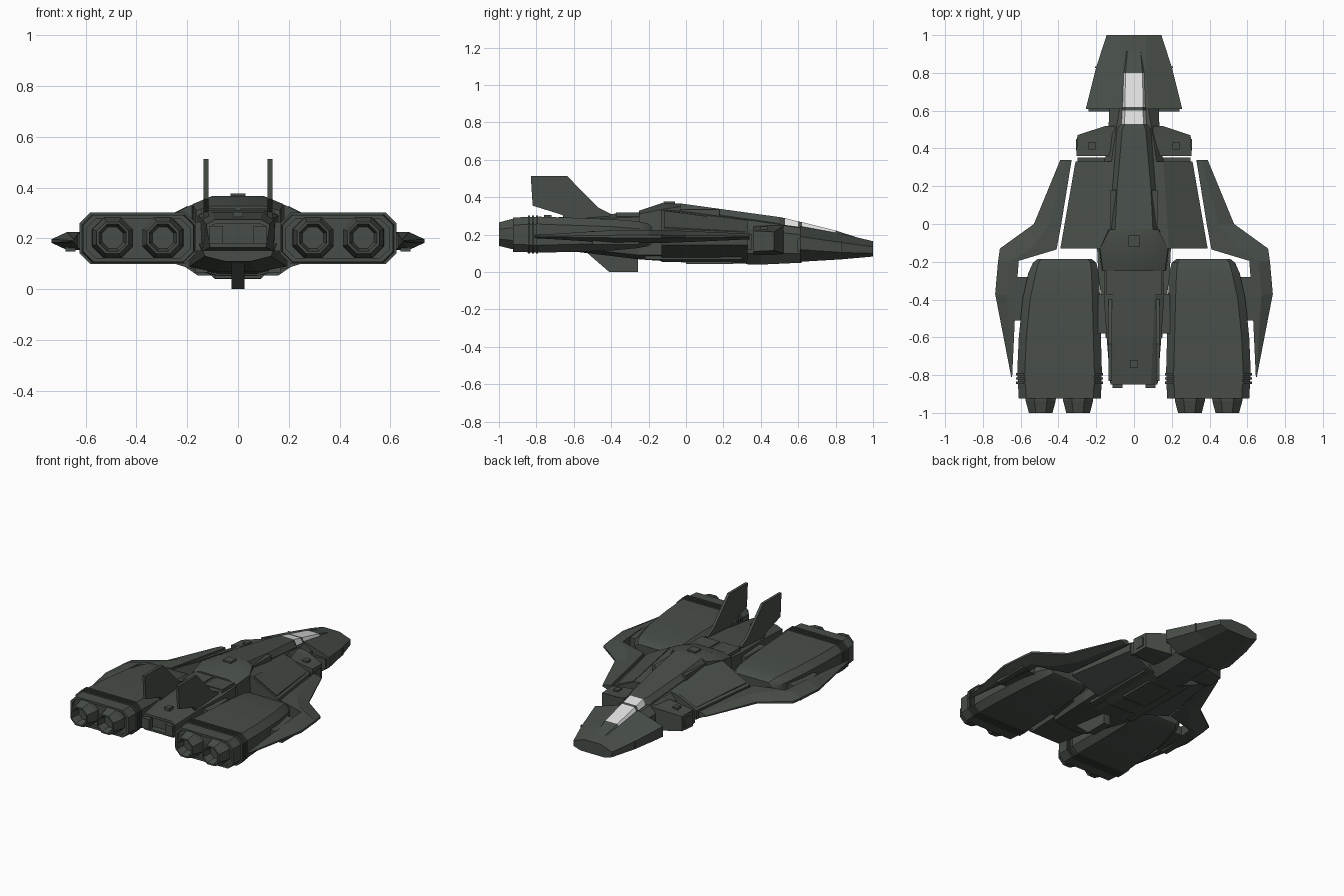
import bpy, bmesh, math

def material(name, rgb):
    m = bpy.data.materials.new(name)
    m.diffuse_color = (*rgb, 1)
    return m

HULL = material("hull_grey_green", (0.064, 0.076, 0.065))
GLASS = material("pale_glass", (0.75, 0.75, 0.75))

def finish(name, bm, mirror=False, smooth=None):
    bmesh.ops.recalc_face_normals(bm, faces=bm.faces)
    me = bpy.data.meshes.new(name)
    bm.to_mesh(me)
    bm.free()
    ob = bpy.data.objects.new(name, me)
    bpy.context.collection.objects.link(ob)
    me.materials.append(HULL)
    if smooth:
        me.polygons.foreach_set("use_smooth", [True] * len(me.polygons))
        me.set_sharp_from_angle(angle=math.radians(smooth))
    if mirror:
        ob.modifiers.new("mirror", 'MIRROR')
    return ob

def loft(name, rings, **kw):
    """Skin a list of equal-length point rings and cap both ends."""
    bm = bmesh.new()
    vs = [[bm.verts.new(p) for p in r] for r in rings]
    n = len(rings[0])
    for a, b in zip(vs, vs[1:]):
        for i in range(n):
            j = (i + 1) % n
            bm.faces.new((a[i], a[j], b[j], b[i]))
    bm.faces.new(vs[0])
    bm.faces.new(vs[-1])
    return finish(name, bm, **kw)

def sym(y, *pts):
    """Symmetric cross-section at y from right-hand (x, z) points, top to bottom."""
    return [(x, y, z) for x, z in pts] + [(-x, y, z) for x, z in reversed(pts)]

def box(name, x0, x1, y0, y1, z0, z1, **kw):
    return loft(name, [[(x0, y, z0), (x1, y, z0), (x1, y, z1), (x0, y, z1)] for y in (y0, y1)], **kw)

def fin(name, x0, x1, prof, **kw):
    return loft(name, [[(x, y, z) for y, z in prof] for x in (x0, x1)], **kw)

def chamfer_box(y, x0, x1, z0, z1, c):
    return [(x0 + c, y, z1), (x1 - c, y, z1), (x1, y, z1 - c), (x1, y, z0 + c),
            (x1 - c, y, z0), (x0 + c, y, z0), (x0, y, z0 + c), (x0, y, z1 - c)]

# Nose with flared cheeks
loft("nose", [
    sym(1.0, (.06, .165), (.145, .135), (.145, .10), (.09, .083)),
    sym(.83, (.06, .205), (.20, .158), (.20, .105), (.12, .068)),
    sym(.61, (.08, .245), (.255, .19), (.255, .12), (.16, .055))])
box("nose_cheek_seam", .165, .207, .825, .835, .11, .16, mirror=True)
box("nose_rear_lip", .13, .24, .595, .612, .11, .18, mirror=True)

# Neck and side pods
loft("neck", [
    sym(.62, (.075, .235), (.13, .20), (.13, .10), (.09, .05)),
    sym(.40, (.11, .27), (.14, .22), (.14, .10), (.09, .04)),
    sym(.32, (.12, .28), (.16, .23), (.16, .10), (.09, .042))])
def pod(y, x, t, b):
    return [(.10, y, .25), (x, y, t), (x, y, b), (.10, y, .09)]
loft("side_pod", [pod(.52, .15, .245, .10), pod(.47, .30, .215, .115), pod(.36, .305, .22, .11)], mirror=True)
box("pod_hatch", .205, .24, .395, .435, .2, .243, mirror=True)
box("pod_side_panel", .30, .308, .39, .45, .135, .195, mirror=True)
box("pod_rear_bar", 0, .30, .33, .352, .12, .2, mirror=True)

# Main body with sloping shoulders and keeled belly
loft("main_body", [
    sym(.33, (.12, .28), (.155, .275), (.31, .205), (.31, .145), (.17, .08), (.06, .045)),
    sym(-.13, (.12, .34), (.185, .332), (.39, .225), (.39, .145), (.2, .085), (.08, .055))])
loft("shoulder_panel", [
    [(.17, .315, .272), (.295, .315, .216), (.295, .315, .2), (.17, .315, .2)],
    [(.20, -.115, .328), (.37, -.115, .240), (.37, -.115, .2), (.20, -.115, .2)]], mirror=True)
loft("belly_rear", [
    sym(-.02, (.2, .15), (.2, .09), (.06, .052)),
    sym(-.25, (.19, .16), (.19, .09), (.08, .068)),
    sym(-.60, (.15, .18), (.13, .13), (.05, .11))])
box("belly_bay", -.09, .09, -.0, .25, .043, .1)
box("belly_side_rail", .12, .17, -.22, .3, .066, .1, mirror=True)

# Dorsal spine
loft("dorsal_spine", [
    sym(.53, (.05, .288), (.068, .25), (.068, .2)),
    sym(.50, (.062, .294), (.09, .26), (.09, .2)),
    sym(.18, (.09, .338), (.115, .305), (.115, .2)),
    sym(-.03, (.10, .367), (.12, .335), (.12, .2))])
box("spine_side_rail", .095, .125, -.03, .18, .25, .335, mirror=True)
loft("dorsal_hump", [
    sym(-.03, (.09, .367), (.13, .35), (.15, .25)),
    sym(-.13, (.10, .368), (.18, .335), (.185, .2)),
    sym(-.25, (.10, .328), (.165, .31), (.17, .13))], smooth=35)
box("top_sensor", -.03, .03, -.12, -.06, .34, .378)

# Canopy: glass panes split by a frame
canopy = loft("canopy", [
    sym(.97, (.03, .168), (.04, .165), (.04, .14)),
    sym(.80, (.045, .222), (.055, .21), (.055, .15)),
    sym(.62, (.048, .267), (.062, .24), (.062, .15)),
    sym(.60, (.048, .271), (.063, .243), (.063, .15)),
    sym(.53, (.05, .288), (.066, .252), (.066, .15))])
canopy.data.materials.append(GLASS)
for p in canopy.data.polygons:
    y = p.center.y
    if p.normal.z > .15 and (.63 < y < .79 or .54 < y < .595):
        p.material_index = 1

# Swept outer wings: hexagonal section between inner and outer edge
def rib(xo, yo, xi, yi, t):
    xm, ym, z = xo * .45 + xi * .55, yo * .45 + yi * .55, .19
    return [(xi, yi, z + t), (xm, ym, z + t), (xo, yo, z + t * .2),
            (xo, yo, z - t * .2), (xm, ym, z - t), (xi, yi, z - t)]
loft("wing", [rib(.39, .34, .33, .34, .015), rib(.53, 0, .385, 0, .03),
              rib(.71, -.13, .41, -.135, .035), rib(.72, -.2, .61, -.195, .035),
              rib(.735, -.37, .625, -.38, .035), rib(.65, -.81, .645, -.81, .008)], mirror=True)
box("wing_pylon", .55, .635, -.51, -.28, .16, .22, mirror=True)
box("wing_underside_pod", .64, .68, -.5, -.25, .148, .18, mirror=True)

# Engine nacelles with recessed rear frame
loft("engine_nacelle", [
    chamfer_box(-.185, .225, .51, .15, .245, .02),
    chamfer_box(-.205, .20, .535, .138, .26, .03),
    chamfer_box(-.26, .185, .56, .128, .272, .04),
    chamfer_box(-.40, .18, .59, .115, .283, .04),
    chamfer_box(-.60, .175, .61, .108, .29, .04),
    chamfer_box(-.78, .17, .618, .104, .296, .04),
    chamfer_box(-.925, .175, .61, .108, .292, .04),
    chamfer_box(-.925, .19, .595, .123, .277, .035),
    chamfer_box(-.905, .19, .595, .123, .277, .035)], mirror=True, smooth=30)
for i in range(3):
    y = -.79 - i * .022
    loft(f"nacelle_band_{i}", [chamfer_box(y, .165, .625, .1, .302, .042),
                               chamfer_box(y - .012, .165, .625, .1, .302, .042)], mirror=True)

# Octagonal nozzles, hollow cones
def octagon(cx, y, r):
    return [(cx + r * math.cos(math.pi / 4 * (k + .5)), y, .203 + r * math.sin(math.pi / 4 * (k + .5)))
            for k in range(8)]
for tag, cx in (("inner", .296), ("outer", .494)):
    loft("nozzle_" + tag, [octagon(cx, y, r) for y, r in
         ((-.89, .088), (-.935, .086), (-1.0, .068), (-1.0, .058), (-.94, .045))], mirror=True)

# Tail fuselage with recessed exhaust, links and details
loft("tail_fuselage", [
    sym(-.24, (.11, .312), (.155, .295), (.155, .14)),
    sym(-.38, (.11, .312), (.16, .29), (.16, .14)),
    sym(-.60, (.10, .302), (.145, .28), (.14, .15)),
    sym(-.85, (.09, .275), (.125, .255), (.11, .165)),
    sym(-.85, (.085, .258), (.105, .25), (.095, .18)),
    sym(-.81, (.085, .258), (.105, .25), (.095, .18))])
box("tail_top_panel", .01, .145, -.375, -.245, .28, .319, mirror=True)
box("tail_link", .12, .19, -.58, -.37, .15, .265, mirror=True)
box("tail_tip_block", .06, .115, -.868, -.83, .18, .25, mirror=True)
box("tail_sensor", -.02, .02, -.76, -.72, .27, .305)

# Twin tail fins and ventral fin
fin("tail_fin", .117, .135, [(-.83, .513), (-.635, .513), (-.47, .345), (-.40, .31),
                             (-.42, .27), (-.64, .26), (-.66, .305), (-.82, .355)], mirror=True)
fin("ventral_fin", -.025, .025, [(-.56, .13), (-.41, 0), (-.257, 0), (-.257, .13)])
